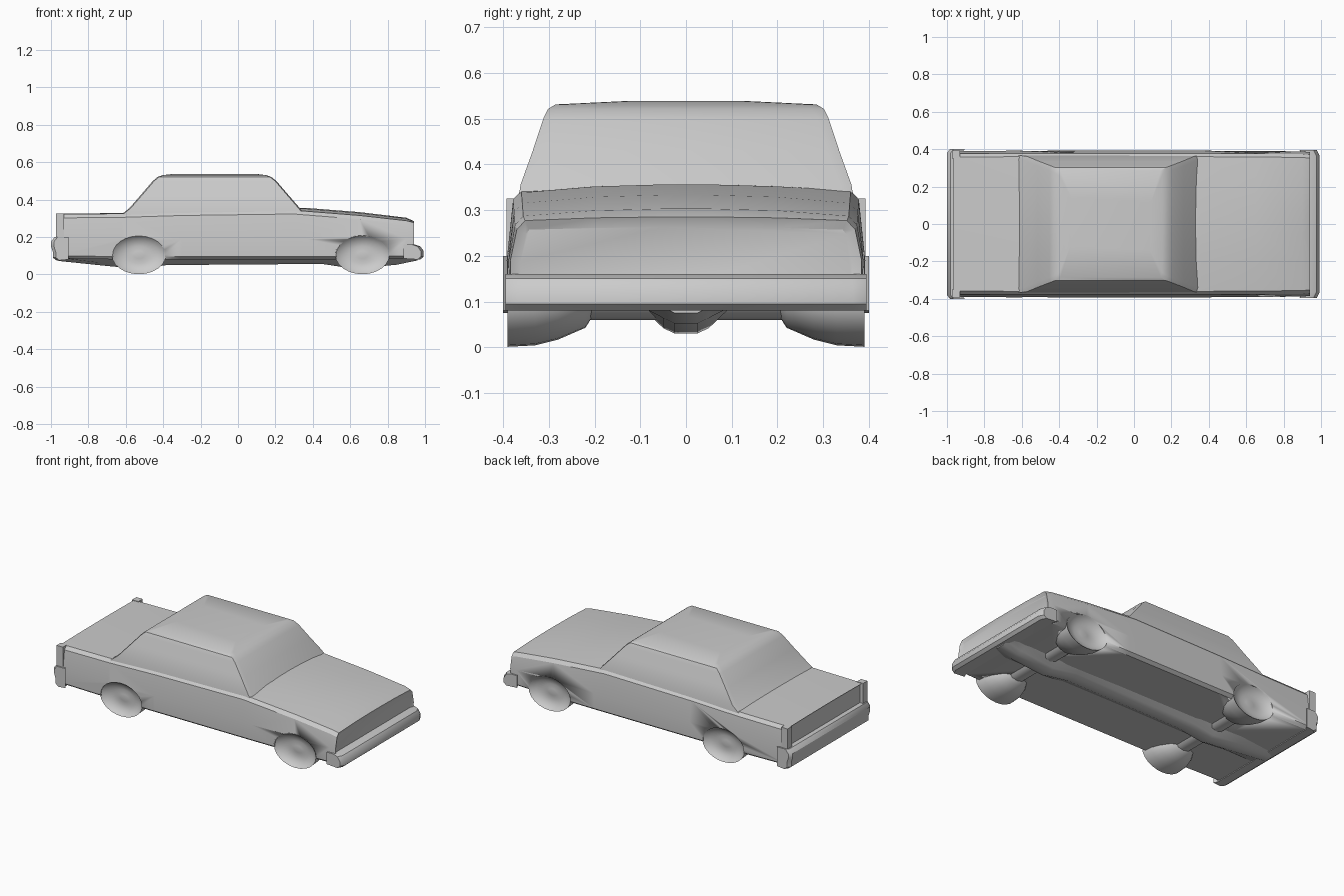
import bpy, bmesh, math
from mathutils import Vector

if "Cube" in bpy.data.objects:
    bpy.data.objects.remove(bpy.data.objects["Cube"])

paint = bpy.data.materials.new("plain_grey")
paint.use_nodes = True
GREY = (0.6, 0.6, 0.6, 1)
paint.diffuse_color = GREY
paint.node_tree.nodes["Principled BSDF"].inputs["Base Color"].default_value = GREY


def finish(name, bm, angle=25):
    bmesh.ops.recalc_face_normals(bm, faces=bm.faces[:])
    mesh = bpy.data.meshes.new(name)
    bm.to_mesh(mesh)
    bm.free()
    mesh.materials.append(paint)
    ob = bpy.data.objects.new(name, mesh)
    bpy.context.collection.objects.link(ob)
    bpy.ops.object.select_all(action="DESELECT")
    ob.select_set(True)
    bpy.context.view_layer.objects.active = ob
    bpy.ops.object.shade_smooth_by_angle(angle=math.radians(angle))
    return ob


def loft(rings):
    """Skin a row of closed rings and cap both ends."""
    bm = bmesh.new()
    rows = [[bm.verts.new(p) for p in ring] for ring in rings]
    n = len(rows[0])
    for a, b in zip(rows, rows[1:]):
        for i in range(n):
            j = (i + 1) % n
            bm.faces.new((a[i], a[j], b[j], b[i]))
    caps = [bm.faces.new(rows[0]), bm.faces.new(rows[-1])]
    return bm, caps


def mirrored(x, half):
    """Ring across the car from a half section running bottom to top."""
    return [(x, y, z) for y, z in half] + [(x, -y, z) for y, z in reversed(half)]


def body_ring(x, width, bottom, edge, crown):
    return mirrored(x, [
        (0.08, bottom), (width - 0.02, bottom), (width, bottom + 0.015),
        (width + 0.002, 0.19), (width - 0.012, edge - 0.02),
        (width - 0.03, edge), (0.2, edge + crown * 0.75), (0.05, edge + crown)])


# Lower body: x, half width, underside, edge height, crown
stations = [
    (-0.965, 0.388, 0.085, 0.322, 0.003), (-0.62, 0.39, 0.08, 0.325, 0.003),
    (-0.3, 0.39, 0.08, 0.335, 0.003), (0.3, 0.39, 0.08, 0.343, 0.012),
    (0.36, 0.39, 0.08, 0.338, 0.018), (0.65, 0.388, 0.08, 0.315, 0.018),
    (0.9, 0.386, 0.085, 0.287, 0.016), (0.94, 0.382, 0.09, 0.277, 0.008)]
bm, caps = loft([body_ring(*s) for s in stations])
# Recessed tail panel and grille
for cap, depth in zip(caps, (0.014, 0.01)):
    inward = Vector((1 if cap.calc_center_median().x < 0 else -1, 0, 0))
    bmesh.ops.inset_region(bm, faces=[cap], thickness=0.022)
    bmesh.ops.translate(bm, verts=cap.verts[:], vec=inward * depth)
body = finish("lower_body", bm)

# Cabin: height, rear x, front x, half width, corner cut
def cabin_ring(z, back, front, w, c):
    half = [(front - c * 0.3, w), (front, w - c)]
    tail = [(back, w - c), (back + c * 0.3, w)]
    right = [(x, -y) for x, y in reversed(half)] + [(x, -y) for x, y in reversed(tail)]
    return [(x, y, z) for x, y in half + right + tail]

bm, caps = loft([cabin_ring(*s) for s in (
    (0.31, -0.635, 0.365, 0.368, 0.02), (0.355, -0.58, 0.33, 0.362, 0.025),
    (0.43, -0.515, 0.265, 0.335, 0.025), (0.5, -0.455, 0.205, 0.312, 0.025),
    (0.521, -0.43, 0.178, 0.302, 0.025), (0.531, -0.4, 0.15, 0.285, 0.025),
    (0.538, -0.34, 0.09, 0.14, 0.025))])
finish("cabin", bm, 30)


def bumper(name, points, width, corner):
    """Bar across the car; the last two profile points wrap in at the ends."""
    rings = []
    for y, pull in ((-width, 1), (-width + corner, 0), (width - corner, 0), (width, 1)):
        rings.append([(x * (1 - 0.016 * pull), y, z) for x, z in points])
    bm, _ = loft(rings)
    return finish(name, bm, 35)

bumper("front_bumper", [(0.9, 0.085), (0.975, 0.08), (0.993, 0.095), (0.993, 0.125),
                        (0.975, 0.15), (0.945, 0.16), (0.9, 0.16)], 0.395, 0.03)
bumper("rear_bumper", [(-0.92, 0.08), (-0.97, 0.075), (-0.99, 0.09), (-0.99, 0.12),
                       (-1.0, 0.15), (-1.0, 0.175), (-0.98, 0.2), (-0.92, 0.2)], 0.4, 0.02)

# Raised tail corners
for side, label in ((1, "left"), (-1, "right")):
    bm, _ = loft([[(x, side * y, z) for x, y in
                   ((-0.973, 0.35), (-0.973, 0.392), (-0.93, 0.392), (-0.93, 0.35))]
                  for z in (0.2, 0.325)])
    finish(label + "_tail_corner", bm)

# Wheels: dished discs, slightly flattened, set into the body sides
SPOKES = 24
RX, RZ, AXLE_Z = 0.145, 0.104, 0.105
profile = [(0.2, 0.36), (0.45, 0.355), (0.75, 0.366), (0.92, 0.38), (1.0, 0.39),
           (0.97, 0.33), (0.85, 0.28), (0.6, 0.22), (0.3, 0.2)]


def disc_ring(cx, y, r):
    return [(cx + RX * r * math.cos(t), y, AXLE_Z + RZ * r * math.sin(t))
            for t in (i * math.tau / SPOKES for i in range(SPOKES))]

for cx, end in ((0.665, "front"), (-0.53, "rear")):
    for side, label in ((1, "left"), (-1, "right")):
        cut, _ = loft([disc_ring(cx, side * y, 0.97) for y in (0.32, 0.45)])
        cutter = finish(f"{end}_{label}_arch_cutter", cut)
        cutter.hide_render = True
        cutter.hide_set(True)
        mod = body.modifiers.new("arch", "BOOLEAN")
        mod.operation = "DIFFERENCE"
        mod.solver = "EXACT"
        mod.object = cutter
        bm, _ = loft([disc_ring(cx, side * y, r) for r, y in profile])
        finish(f"{end}_{label}_wheel", bm, 40)

# Apply the arch cuts and remove the cutters
bpy.context.view_layer.objects.active = body
body.select_set(True)
for mod in list(body.modifiers):
    if mod.type == "BOOLEAN":
        cutter = mod.object
        bpy.ops.object.modifier_apply(modifier=mod.name)
        bpy.data.objects.remove(cutter)

# Drive tunnel along the underside: x, lowest point
bm, _ = loft([mirrored(x, [(0.025, z), (0.05, z + 0.012), (0.1, 0.09)])
              for x, z in ((-0.96, 0.072), (-0.7, 0.045), (-0.53, 0.03), (-0.38, 0.05),
                           (0.45, 0.056), (0.62, 0.03), (0.85, 0.052), (0.96, 0.075))])
finish("drive_tunnel", bm, 40)

# Axles joining the wheels
for cx, name in ((0.665, "front_axle"), (-0.53, "rear_axle")):
    bm, _ = loft([[(cx + 0.05 * math.cos(t), y, 0.085 + 0.025 * math.sin(t))
                   for t in (i * math.tau / 8 for i in range(8))] for y in (-0.25, 0.25)])
    finish(name, bm, 50)
